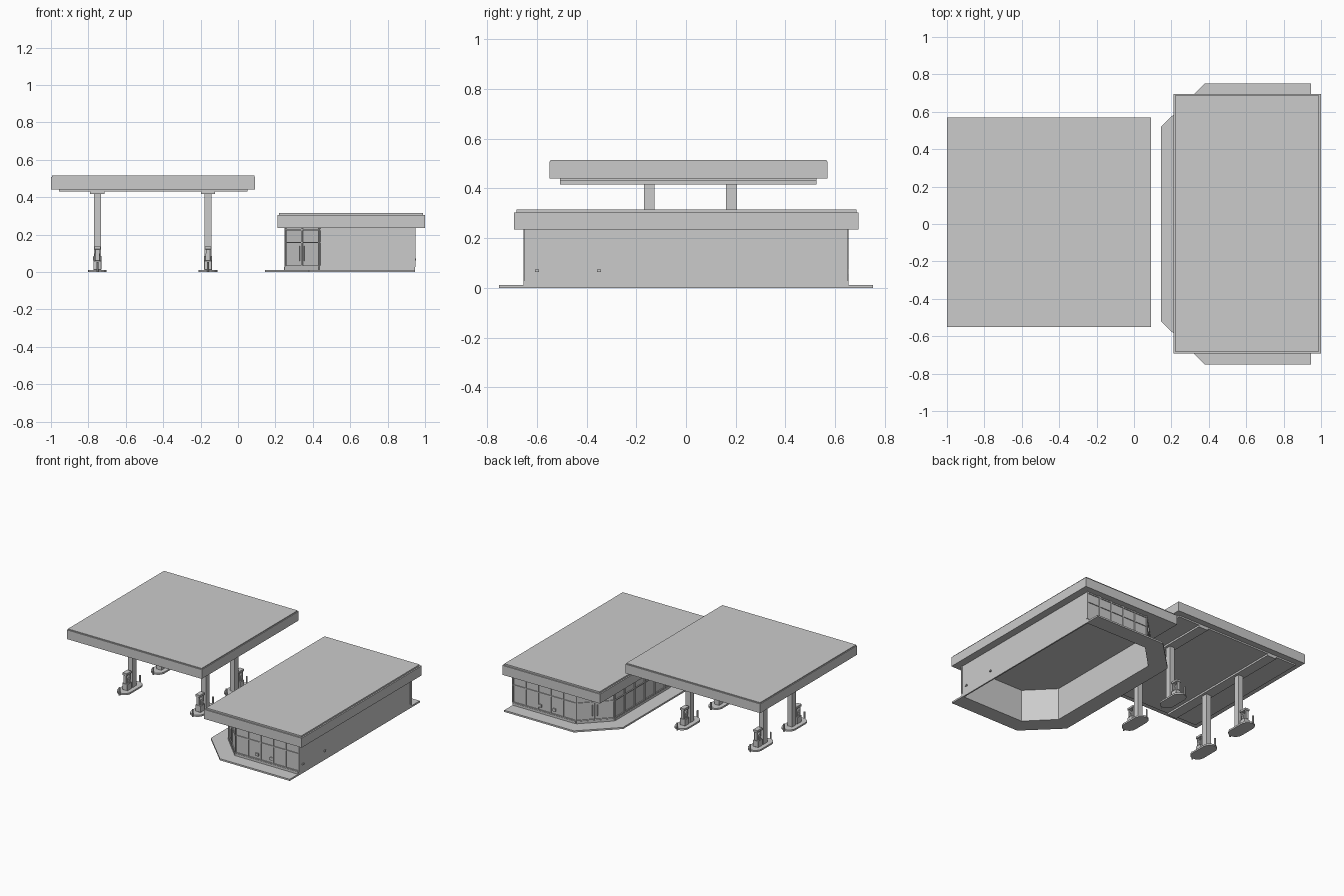
import bpy, bmesh, math
from mathutils import Vector

if "Cube" in bpy.data.objects:
    bpy.data.objects.remove(bpy.data.objects["Cube"])


def finish(name, bm, mods_bevel=0):
    bmesh.ops.recalc_face_normals(bm, faces=bm.faces)
    me = bpy.data.meshes.new(name)
    bm.to_mesh(me)
    bm.free()
    ob = bpy.data.objects.new(name, me)
    bpy.context.collection.objects.link(ob)
    if mods_bevel:
        m = ob.modifiers.new("Bevel", "BEVEL")
        m.width, m.segments = mods_bevel, 1
    return ob


def add_box(bm, x0, x1, y0, y1, z0, z1):
    vs = bmesh.ops.create_cube(bm, size=1)["verts"]
    for v in vs:
        v.co = Vector((x1 if v.co.x > 0 else x0, y1 if v.co.y > 0 else y0, z1 if v.co.z > 0 else z0))


def box(name, *dims, bevel=0):
    bm = bmesh.new()
    add_box(bm, *dims)
    return finish(name, bm, bevel)


def prism(name, pts, z0, z1):
    bm = bmesh.new()
    f = bm.faces.new([bm.verts.new((x, y, z0)) for x, y in pts])
    r = bmesh.ops.extrude_face_region(bm, geom=[f])
    for v in r["geom"]:
        if isinstance(v, bmesh.types.BMVert):
            v.co.z = z1
    return finish(name, bm)


def add_bar(bm, p, q, z0, z1, w):
    """Box of thickness w along the plan segment p-q."""
    p, q = Vector(p), Vector(q)
    d = (q - p).normalized() * 1.0
    n = Vector((-d.y, d.x)) * w / 2
    plan = [p + n, q + n, q - n, p - n]
    lo = [bm.verts.new((c.x, c.y, z0)) for c in plan]
    hi = [bm.verts.new((c.x, c.y, z1)) for c in plan]
    bm.faces.new(lo)
    bm.faces.new(hi)
    for i in range(4):
        j = (i + 1) % 4
        bm.faces.new((lo[i], lo[j], hi[j], hi[i]))


def plan_loop(x0, x1, y_ch, x_ch, y1):
    """U outline, open at the rear, with two chamfered corners."""
    half = [(x1, y1), (x_ch, y1), (x0, y_ch)]
    return [(x, -y) for x, y in half] + half[::-1]


# Shop walls: hollow shell without a floor
outer = plan_loop(0.255, 0.945, 0.465, 0.435, 0.647)
inner = plan_loop(0.265, 0.935, 0.461, 0.439, 0.637)
bm = bmesh.new()
rings = [[bm.verts.new((x, y, z)) for x, y in pts]
         for pts, z in ((outer, 0), (outer, 0.236), (inner, 0.236), (inner, 0))]
for a in range(4):
    for i in range(6):
        j, b = (i + 1) % 6, (a + 1) % 4
        bm.faces.new((rings[a][i], rings[a][j], rings[b][j], rings[b][i]))
finish("shop_walls", bm)

# Raised pavement wrapping three sides of the shop
prism("pavement", plan_loop(0.145, 0.945, 0.52, 0.38, 0.752) + outer[::-1], 0, 0.012)

# Low plinth and window framing
plinth, frames = bmesh.new(), bmesh.new()
for i, bays in enumerate((5, 2, 8, 2, 5)):
    p, q = Vector(outer[i]), Vector(outer[i + 1])
    add_bar(plinth, p, q, 0.012, 0.028, 0.016)
    for z in (0.028, 0.155, 0.222):
        add_bar(frames, p, q, z, z + 0.007, 0.012)
    d = (q - p).normalized() * 0.004
    for k in range(bays + 1):
        c = p.lerp(q, k / bays)
        add_bar(frames, c - d, c + d, 0.028, 0.236, 0.012)
finish("shop_plinth", plinth)
finish("window_frames", frames)

# Shop roof with fascia and inset cap
box("shop_roof_fascia", 0.21, 1.0, -0.692, 0.695, 0.235, 0.304)
box("shop_roof_cap", 0.22, 0.99, -0.683, 0.686, 0.304, 0.315)

# Small wall fittings and door handles
bm = bmesh.new()
for x in (0.61, 0.725):
    for s in (-1, 1):
        add_box(bm, x - 0.011, x + 0.011, s * 0.65 - 0.005, s * 0.65 + 0.005, 0.055, 0.075)
for y in (-0.35, -0.60):
    add_box(bm, 0.944, 0.953, y - 0.008, y + 0.008, 0.063, 0.073)
for s in (-1, 1):
    for t in (-0.012, 0.012):
        add_box(bm, 0.34 + t, 0.344 + t, s * (0.562 + t) - 0.004, s * (0.562 + t) + 0.004, 0.06, 0.14)
finish("wall_fittings", bm)

# Forecourt canopy: slab, cap, soffit step
box("canopy_slab", -1.0, 0.092, -0.55, 0.57, 0.441, 0.508)
box("canopy_cap", -0.995, 0.087, -0.545, 0.565, 0.508, 0.515)
box("canopy_soffit", -0.958, 0.05, -0.507, 0.525, 0.43, 0.441)

for cx in (-0.752, -0.16):
    # Beam over each row of columns
    box("canopy_beam", cx - 0.038, cx + 0.038, -0.507, 0.525, 0.417, 0.43)
    for cy, out in ((-0.148, -1), (0.183, 1)):
        box("canopy_column", cx - 0.019, cx + 0.019, cy - 0.022, cy + 0.022, 0, 0.418)

        # Rounded pump island
        iy = cy + out * 0.03
        arc = [(cx + 0.05 * math.cos(a), iy + 0.06 + 0.05 * math.sin(a))
               for a in (math.pi * k / 8 for k in range(9))]
        prism("pump_island", arc + [(2 * cx - x, 2 * iy - y) for x, y in arc], 0, 0.012)

        # Fuel pump: cabinet, posts, header, nozzles
        py = cy + out * 0.062
        bm = bmesh.new()
        add_box(bm, cx - 0.021, cx + 0.021, py - 0.024, py + 0.024, 0.012, 0.06)
        add_box(bm, cx - 0.014, cx + 0.014, py - 0.017, py + 0.017, 0.06, 0.1)
        for s in (-1, 1):
            add_box(bm, cx - 0.012, cx + 0.012, py + s * 0.021 - 0.004, py + s * 0.021 + 0.004, 0.06, 0.125)
            add_box(bm, cx + s * 0.018 - 0.004, cx + s * 0.018 + 0.004, py - 0.01, py + 0.01, 0.06, 0.085)
        add_box(bm, cx - 0.018, cx + 0.018, py - 0.029, py + 0.029, 0.122, 0.138)
        finish("fuel_pump", bm, 0.0015)

        # Guard posts at both island ends
        bm = bmesh.new()
        for s in (-1, 1):
            r = bmesh.ops.create_cone(bm, cap_ends=True, segments=10, radius1=0.006, radius2=0.006, depth=0.055)
            bmesh.ops.translate(bm, verts=r["verts"], vec=(cx, iy + s * 0.118, 0.0275))
        finish("guard_posts", bm)
